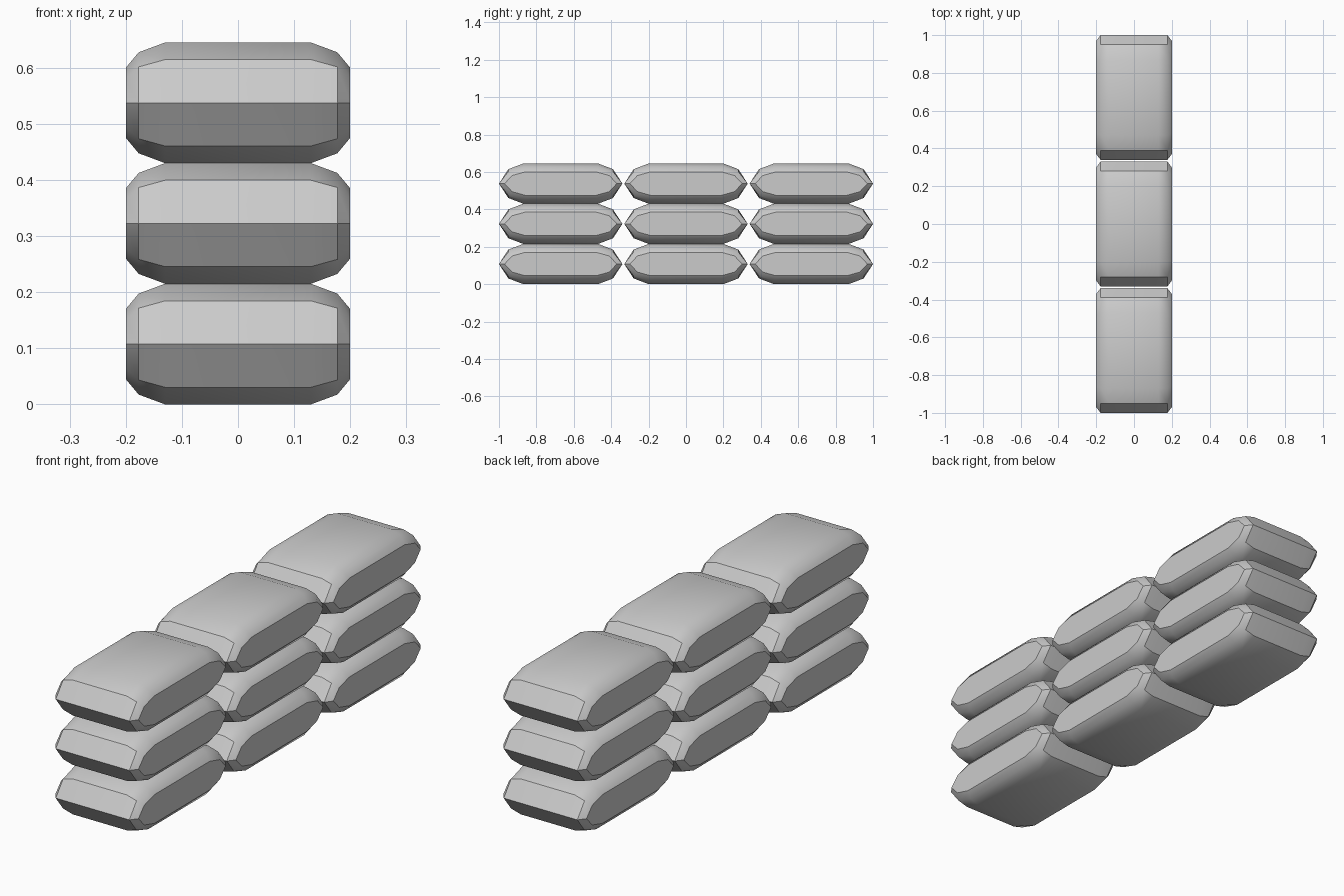
import bpy, bmesh, math

if "Cube" in bpy.data.objects:
    bpy.data.objects.remove(bpy.data.objects["Cube"])

# Half outline of a bag (y, z quarter points) at three distances from its middle
SECTIONS = [
    (0.130, [(0.33, 0), (0.28, 0.077), (0.20, 0.1075)]),
    (0.177, [(0.33, 0), (0.28, 0.064), (0.20, 0.090)]),
    (0.200, [(0.30, 0), (0.26, 0.043), (0.19, 0.0625)]),
]
ROW_STEP, LAYER_STEP = 0.67, 0.215


def full_ring(q):
    # Mirror the quarter points into a closed ten-sided loop
    upper = q + [(-y, z) for y, z in reversed(q)]
    return upper + [(y, -z) for y, z in reversed(upper[1:-1])]


def bag_mesh():
    bm = bmesh.new()
    stations = [(-x, q) for x, q in reversed(SECTIONS)] + SECTIONS
    rings = [[bm.verts.new((x, y, z)) for y, z in full_ring(q)] for x, q in stations]
    for a, b in zip(rings, rings[1:]):
        n = len(a)
        for i in range(n):
            j = (i + 1) % n
            bm.faces.new((a[i], a[j], b[j], b[i]))
    bm.faces.new(rings[0])
    bm.faces.new(rings[-1])
    bmesh.ops.recalc_face_normals(bm, faces=bm.faces)
    mesh = bpy.data.meshes.new("sandbag")
    bm.to_mesh(mesh)
    bm.free()
    return mesh


# Wall of bags: three rows long, three layers high
for layer in range(3):
    for row in range(3):
        bag = bpy.data.objects.new(f"sandbag_{layer}_{row}", bag_mesh())
        bag.location = (0, (row - 1) * ROW_STEP, (layer + 0.5) * LAYER_STEP)
        bpy.context.collection.objects.link(bag)
        bag.select_set(True)
        bpy.context.view_layer.objects.active = bag

bpy.ops.object.shade_smooth_by_angle(angle=math.radians(35))
